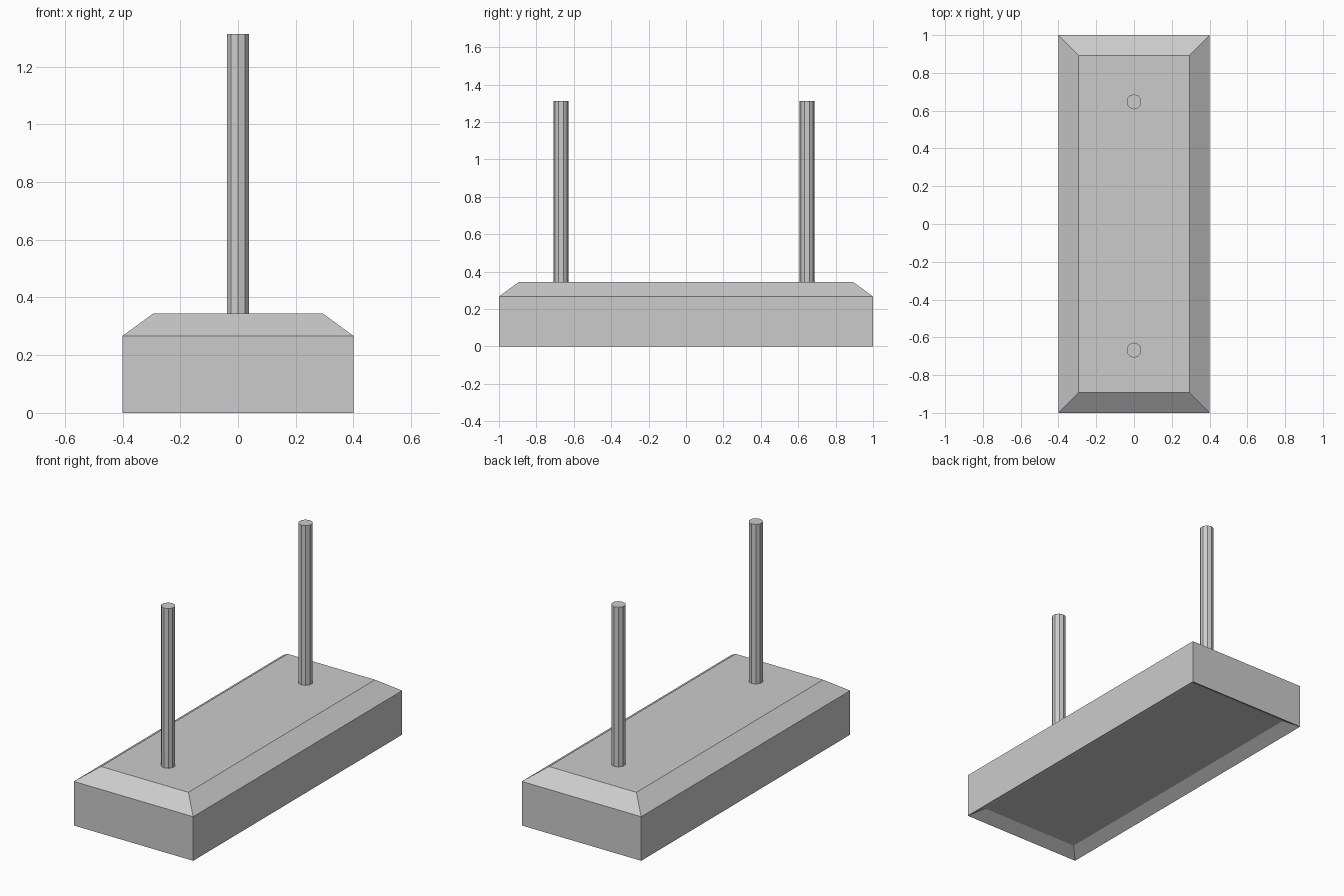
import bpy, bmesh, math
from mathutils import Matrix

if "Cube" in bpy.data.objects:
    bpy.data.objects.remove(bpy.data.objects["Cube"])

HX, HY = 0.40, 1.0


def finish(bm, name):
    me = bpy.data.meshes.new(name)
    bmesh.ops.recalc_face_normals(bm, faces=bm.faces)
    bm.to_mesh(me)
    bm.free()
    ob = bpy.data.objects.new(name, me)
    bpy.context.collection.objects.link(ob)
    return ob


# Base block: stacked rectangles (inset, height), from recessed underside to chamfered top
bm = bmesh.new()
rings = []
for inset, z in [(0.07, 0.043), (0, 0), (0, 0.267), (0.107, 0.345)]:
    x, y = HX - inset, HY - inset
    rings.append([bm.verts.new((sx * x, sy * y, z))
                  for sx, sy in ((-1, -1), (1, -1), (1, 1), (-1, 1))])
for a, b in zip(rings, rings[1:]):
    for i in range(4):
        j = (i + 1) % 4
        bm.faces.new((a[i], a[j], b[j], b[i]))
bm.faces.new(rings[0][::-1])
bm.faces.new(rings[-1])
finish(bm, "base_block")

# Two ten-sided upright rods
Z0, Z1 = 0.343, 1.312
for name, y in (("front_rod", -0.668), ("back_rod", 0.647)):
    bm = bmesh.new()
    mat = Matrix.Translation((0, y, (Z0 + Z1) / 2)) @ Matrix.Rotation(math.pi / 2, 4, 'Z')
    bmesh.ops.create_cone(bm, cap_ends=True, segments=10, radius1=0.04,
                          radius2=0.04, depth=Z1 - Z0, matrix=mat)
    # Blender's circle may start on x or y: keep a corner facing +y
    top = max(v.co.y for v in bm.verts) - y
    if top < 0.0399:
        bmesh.ops.rotate(bm, verts=bm.verts, cent=(0, y, 0),
                         matrix=Matrix.Rotation(math.pi / 2, 3, 'Z'))
    finish(bm, name)
